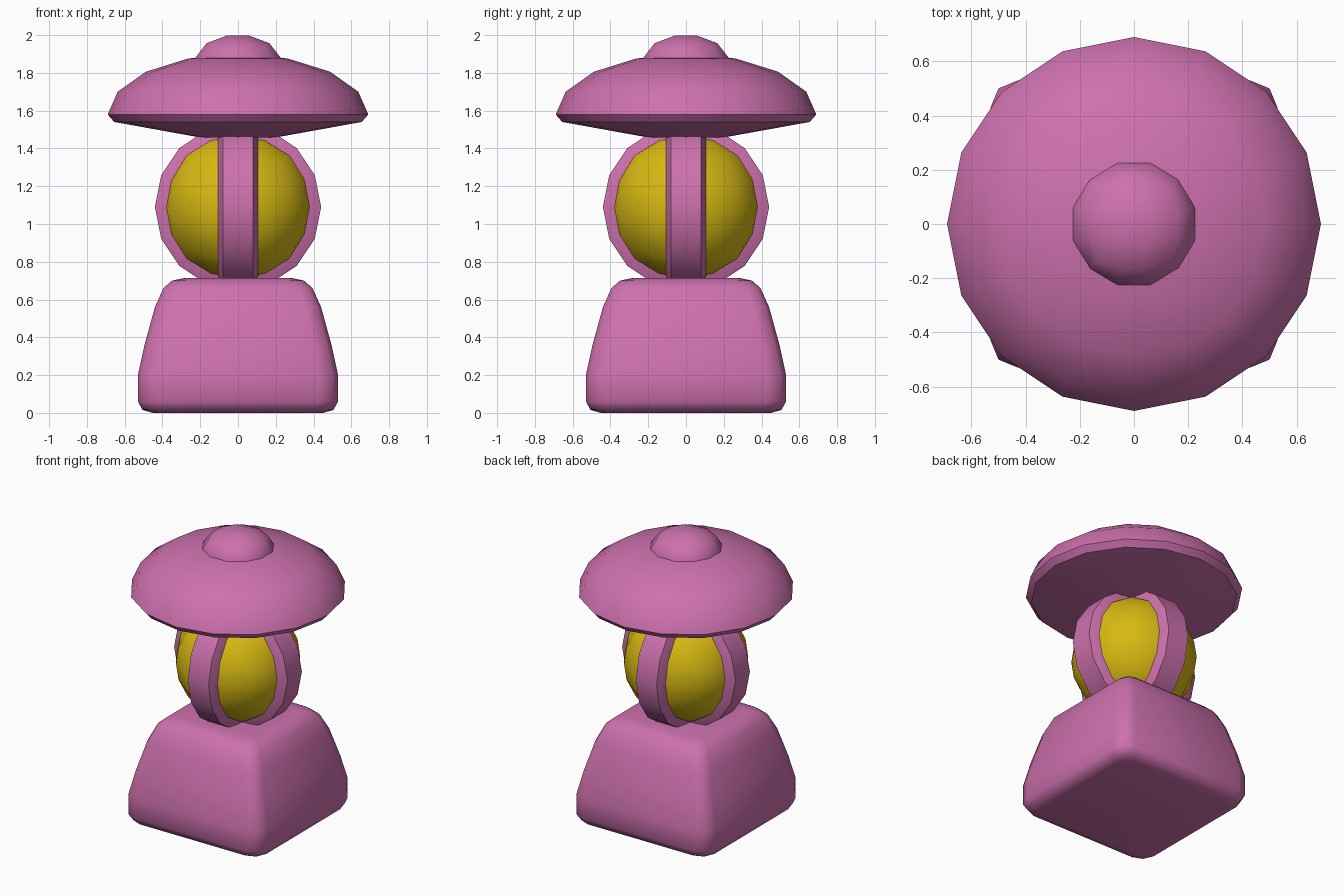
import bpy
import bmesh
from math import cos, sin, tan, pi, radians
from mathutils import Vector, Matrix

cube = bpy.data.objects.get("Cube")
if cube:
    bpy.data.objects.remove(cube, do_unlink=True)


def make_material(name, rgb):
    mat = bpy.data.materials.new(name)
    mat.use_nodes = True
    color = (*rgb, 1.0)
    mat.diffuse_color = color
    mat.node_tree.nodes["Principled BSDF"].inputs["Base Color"].default_value = color
    return mat


pink = make_material("pink", (0.61, 0.165, 0.42))
yellow = make_material("yellow", (0.68, 0.485, 0.006))


def finish(bm, name, mat, angle=35):
    bmesh.ops.remove_doubles(bm, verts=bm.verts, dist=0.0005)
    bmesh.ops.recalc_face_normals(bm, faces=bm.faces)
    mesh = bpy.data.meshes.new(name)
    bm.to_mesh(mesh)
    bm.free()
    mesh.materials.append(mat)
    obj = bpy.data.objects.new(name, mesh)
    bpy.context.collection.objects.link(obj)
    bpy.ops.object.select_all(action="DESELECT")
    obj.select_set(True)
    bpy.context.view_layer.objects.active = obj
    bpy.ops.object.shade_smooth_by_angle(angle=radians(angle))
    return obj


def skin(loops, ring=False):
    """Bridge loops of equal length; a ring joins the last to the first."""
    bm = bmesh.new()
    rows = [[bm.verts.new(p) for p in loop] for loop in loops]
    n = len(rows[0])
    pairs = list(zip(rows, rows[1:]))
    if ring:
        pairs.append((rows[-1], rows[0]))
    else:
        bm.faces.new(rows[0])
        bm.faces.new(rows[-1])
    for a, b in pairs:
        for i in range(n):
            j = (i + 1) % n
            bm.faces.new((a[i], a[j], b[j], b[i]))
    return bm


def circle(r, z, n=16):
    return [(r * cos(2 * pi * i / n), r * sin(2 * pi * i / n), z) for i in range(n)]


def rounded_square(w, z):
    r = w * 0.19
    points = []
    for k in range(4):
        corner = k * pi / 2 + pi / 4
        cx = (w - r) * 2 ** 0.5 * cos(corner)
        cy = (w - r) * 2 ** 0.5 * sin(corner)
        for step in (-1, 0, 1):
            a = corner + step * pi / 4
            points.append((cx + r * cos(a), cy + r * sin(a), z))
    return points


def quad_sphere(name, mat, radius, divisions, z, squash=1.0):
    """Sphere made from a cube with evenly divided sides."""
    bm = bmesh.new()
    bmesh.ops.create_cube(bm, size=2)
    bmesh.ops.subdivide_edges(bm, edges=bm.edges[:], cuts=divisions - 1, use_grid_fill=True)
    for v in bm.verts:
        v.co = Vector([tan(c * pi / 4) for c in v.co]).normalized() * radius
        v.co.z = v.co.z * squash + z
    return finish(bm, name, mat)


# Pedestal: square block with rounded corners and curved sides
pedestal = [(0.45, 0), (0.505, 0.015), (0.53, 0.06), (0.53, 0.2), (0.495, 0.36),
            (0.44, 0.56), (0.395, 0.66), (0.35, 0.70), (0.28, 0.715)]
finish(skin([rounded_square(w, z) for w, z in pedestal]), "pedestal", pink, 60)

# Lamp globe
CENTER = 1.09
quad_sphere("globe", yellow, 0.40, 4, CENTER)

# Two crossed hoops that form the four ribs
section = [(0.33, -0.115), (0.387, -0.105), (0.44, -0.08),
           (0.44, 0.08), (0.387, 0.105), (0.33, 0.115)]
for name, axis in (("side_ribs", "X"), ("front_back_ribs", "Y")):
    hoop = skin([circle(r, z) for r, z in section], ring=True)
    turn = Matrix.Translation((0, 0, CENTER)) @ Matrix.Rotation(pi / 2, 4, axis)
    bmesh.ops.transform(hoop, matrix=turn, verts=hoop.verts)
    finish(hoop, name, pink)

# Domed roof with a shallow underside
roof = [(0.2, 1.458), (0.655, 1.54), (0.69, 1.58), (0.637, 1.70),
        (0.488, 1.806), (0.264, 1.876), (0.05, 1.898)]
finish(skin([circle(r, z) for r, z in roof]), "roof", pink)

# Knob on the roof
quad_sphere("roof_knob", pink, 0.24, 3, 1.84, 0.7)
